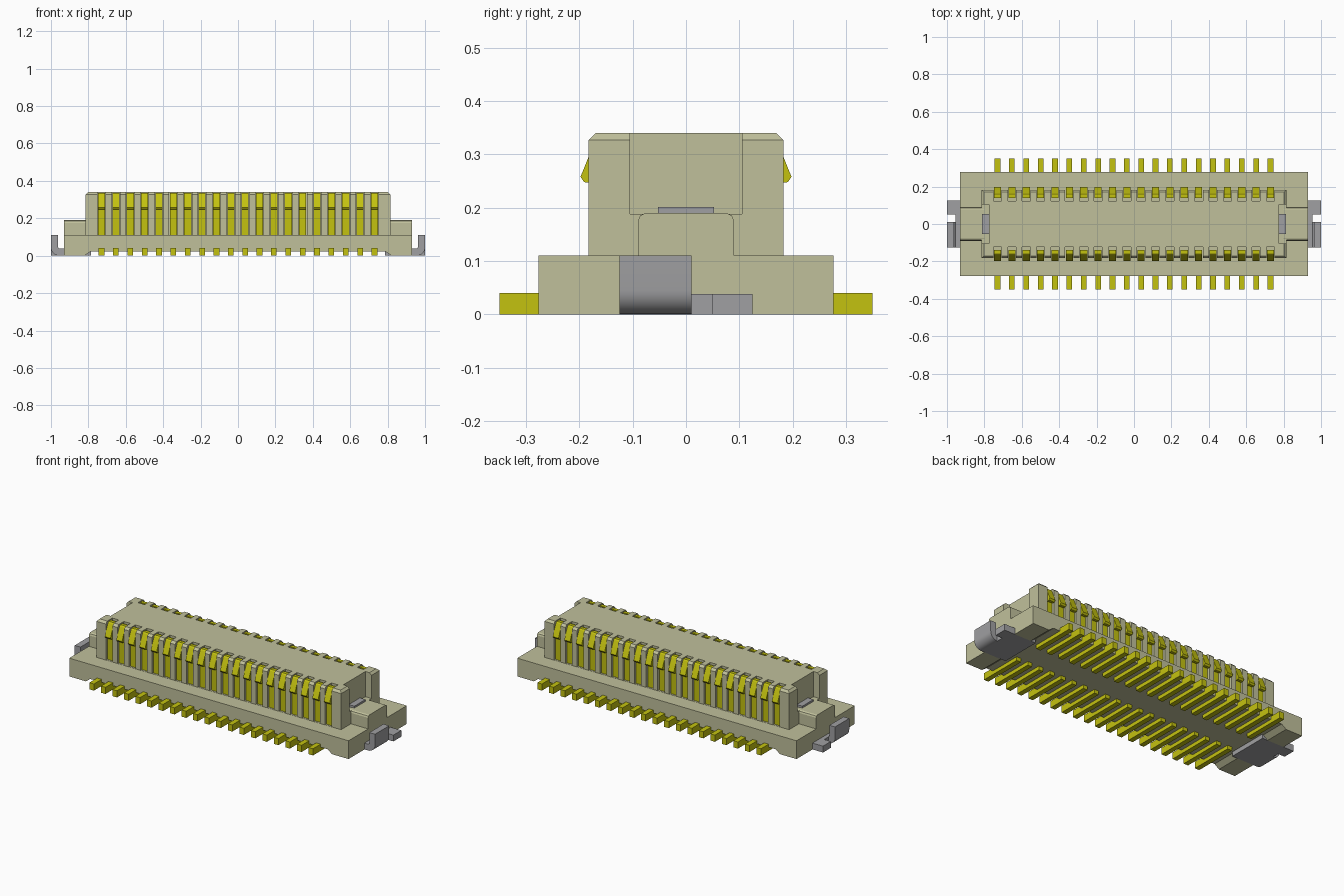
import bpy, bmesh, math
from mathutils import Vector

if "Cube" in bpy.data.objects:
    bpy.data.objects.remove(bpy.data.objects["Cube"], do_unlink=True)


def material(name, rgb):
    m = bpy.data.materials.new(name)
    m.use_nodes = True
    m.diffuse_color = (*rgb, 1)
    m.node_tree.nodes["Principled BSDF"].inputs["Base Color"].default_value = (*rgb, 1)
    return m


PLASTIC = material("beige plastic", (0.53, 0.53, 0.33))
GOLD = material("gold contact", (0.55, 0.54, 0.005))
STEEL = material("grey metal", (0.35, 0.35, 0.36))


def finish(bm, name, mat):
    bmesh.ops.recalc_face_normals(bm, faces=bm.faces)
    me = bpy.data.meshes.new(name)
    bm.to_mesh(me)
    bm.free()
    if mat:
        me.materials.append(mat)
    ob = bpy.data.objects.new(name, me)
    bpy.context.collection.objects.link(ob)
    return ob


def add_box(bm, x0, x1, y0, y1, z0, z1):
    vs = bmesh.ops.create_cube(bm, size=1)["verts"]
    for v in vs:
        v.co = Vector(((x0 + x1) / 2 + v.co.x * (x1 - x0),
                       (y0 + y1) / 2 + v.co.y * (y1 - y0),
                       (z0 + z1) / 2 + v.co.z * (z1 - z0)))
    return vs


def add_prism(bm, start, end):
    """Closed solid between two matching outlines."""
    a = [bm.verts.new(p) for p in start]
    b = [bm.verts.new(p) for p in end]
    bm.faces.new(a)
    bm.faces.new(b[::-1])
    for i in range(len(a)):
        j = (i + 1) % len(a)
        bm.faces.new((a[i], b[i], b[j], a[j]))


def prism_y(bm, pts, y0, y1):
    add_prism(bm, [(x, y0, z) for x, z in pts], [(x, y1, z) for x, z in pts])


def prism_x(bm, pts, x0, x1):
    add_prism(bm, [(x0, y, z) for y, z in pts], [(x1, y, z) for y, z in pts])


def cut(ob, cutter):
    mod = ob.modifiers.new("cut", "BOOLEAN")
    mod.operation, mod.solver, mod.object = "DIFFERENCE", "EXACT", cutter
    cutter.hide_render = True
    bpy.context.view_layer.objects.active = ob
    bpy.ops.object.modifier_apply(modifier=mod.name)
    bpy.data.objects.remove(cutter, do_unlink=True)


PINS = [(i - 9.5) * 0.0768 for i in range(20)]

# Base plate with a shallow channel underneath
bm = bmesh.new()
prism_y(bm, [(-0.93, 0), (-0.82, 0), (-0.79, 0.022), (0.79, 0.022), (0.82, 0),
             (0.93, 0), (0.93, 0.11), (-0.93, 0.11)], -0.277, 0.277)
base = finish(bm, "base", PLASTIC)
bm = bmesh.new()
for s in (-1, 1):
    add_box(bm, *sorted((s * 0.78, s * 0.95)), -0.125, 0.125, -0.05, 0.038)
cut(base, finish(bm, "fitting_pocket_cutter", None))

# Raised body: chamfered top, contact slots and end notches
bm = bmesh.new()
add_box(bm, -0.815, 0.815, -0.183, 0.183, 0.105, 0.34)
top = [e for e in bm.edges if all(v.co.z > 0.33 for v in e.verts)]
bmesh.ops.bevel(bm, geom=top, offset=0.013, segments=1, affect="EDGES")
body = finish(bm, "body", PLASTIC)
bm = bmesh.new()
for x in PINS:
    for s in (-1, 1):
        add_box(bm, x - 0.022, x + 0.022, *sorted((s * 0.122, s * 0.25)), 0.111, 0.4)
for s in (-1, 1):
    add_box(bm, *sorted((s * 0.775, s * 0.9)), -0.105, 0.105, 0.188, 0.4)
cut(body, finish(bm, "slot_cutter", None))

# End blocks and metal retaining tabs
shoulder = [(-0.09, 0.105), (0.09, 0.105), (0.09, 0.176), (0.086, 0.185), (0.077, 0.19),
            (-0.077, 0.19), (-0.086, 0.185), (-0.09, 0.176)]
for s, side in ((1, "left"), (-1, "right")):
    bm = bmesh.new()
    prism_x(bm, shoulder, s * 0.80, s * 0.93)
    finish(bm, side + "_end_block", PLASTIC)

    bm = bmesh.new()
    add_box(bm, *sorted((s * 0.772, s * 0.812)), -0.053, 0.053, 0.15, 0.201)
    finish(bm, side + "_retaining_tab", STEEL)

    # Solder fitting: buried plate, flat foot and a bent-up tongue
    bm = bmesh.new()
    add_box(bm, *sorted((s * 0.785, s * 0.955)), -0.125, 0.125, 0, 0.038)
    add_box(bm, *sorted((s * 0.95, s * 1.0)), 0.05, 0.125, 0, 0.038)
    finish(bm, side + "_fitting_plate", STEEL)
    bm = bmesh.new()
    arc = [(s * (0.955 + 0.045 * math.sin(a)), 0.045 - 0.045 * math.cos(a))
           for a in (math.radians(11.25 * i) for i in range(9))]
    inner = [(s * 0.962, 0.11), (s * 0.962, 0.045), (s * 0.955, 0.038)]
    prism_y(bm, arc + [(s * 1.0, 0.11)] + inner, -0.125, 0.01)
    tongue = finish(bm, side + "_fitting_tongue", STEEL)
    bpy.ops.object.select_all(action="DESELECT")
    tongue.select_set(True)
    bpy.context.view_layer.objects.active = tongue
    bpy.ops.object.shade_smooth_by_angle(angle=math.radians(30))

# Contacts: spring blade with a latch bump, and a solder foot
blade = [(0.14, 0.10), (0.172, 0.10), (0.172, 0.25), (0.184, 0.247), (0.191, 0.248),
         (0.198, 0.258), (0.183, 0.295), (0.167, 0.33), (0.16, 0.336), (0.14, 0.336)]
for s, side in ((-1, "front"), (1, "back")):
    blades, feet = bmesh.new(), bmesh.new()
    for x in PINS:
        prism_x(blades, [(s * y, z) for y, z in blade], x - 0.019, x + 0.019)
        add_box(feet, x - 0.015, x + 0.015, *sorted((s * 0.08, s * 0.35)), 0, 0.04)
    finish(blades, side + "_contact_blades", GOLD)
    finish(feet, side + "_contact_feet", GOLD)
